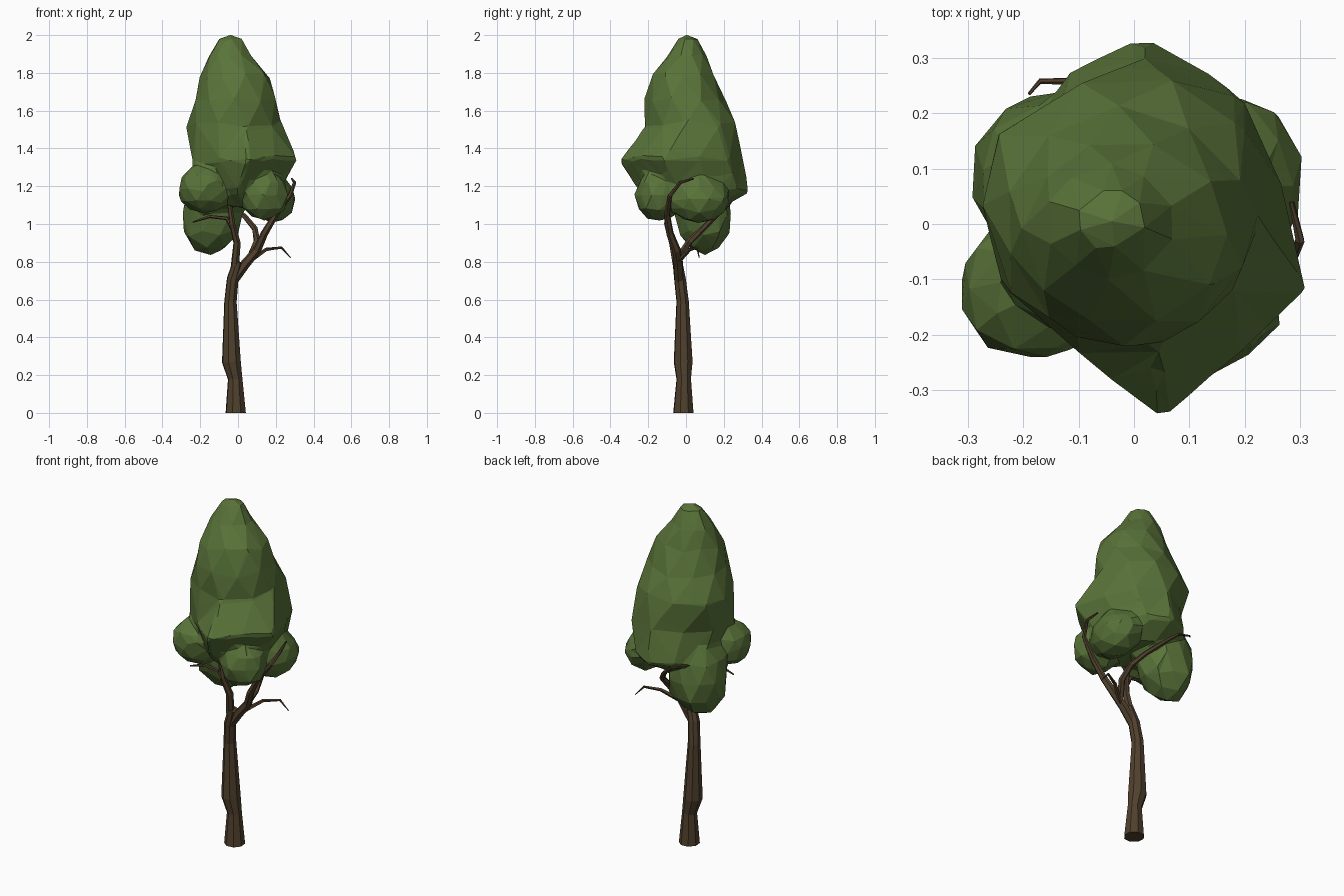
import bpy, bmesh, math, random
from mathutils import Vector

random.seed(11)
if "Cube" in bpy.data.objects:
    bpy.data.objects.remove(bpy.data.objects["Cube"])


def material(name, rgb):
    m = bpy.data.materials.new(name)
    m.use_nodes = True
    m.diffuse_color = (*rgb, 1)
    m.node_tree.nodes["Principled BSDF"].inputs["Base Color"].default_value = (*rgb, 1)
    return m


leaf = material("leaf green", (0.1, 0.172, 0.041))
bark = material("bark brown", (0.08, 0.052, 0.026))


def finish(bm, name, mat):
    bmesh.ops.recalc_face_normals(bm, faces=bm.faces)
    mesh = bpy.data.meshes.new(name)
    bm.to_mesh(mesh)
    bm.free()
    mesh.materials.append(mat)
    obj = bpy.data.objects.new(name, mesh)
    bpy.context.collection.objects.link(obj)
    return obj


def bridge(bm, rings):
    for a, b in zip(rings, rings[1:]):
        n = len(a)
        for i in range(n):
            bm.faces.new((a[i], a[(i + 1) % n], b[(i + 1) % n], b[i]))
    bm.faces.new(rings[0])
    bm.faces.new(rings[-1])


def limb(name, path, sides):
    """Tapered tube along points given as (x, y, z, radius)."""
    bm = bmesh.new()
    pts = [Vector(p[:3]) for p in path]
    rings = []
    for i, p in enumerate(pts):
        d = (pts[min(i + 1, len(pts) - 1)] - pts[max(i - 1, 0)]).normalized()
        if i == 0 and p.z == 0:
            d = Vector((0, 0, 1))
        u = d.cross(Vector((0.3, 1, 0.1))).normalized()
        v = d.cross(u)
        ring = []
        for k in range(sides):
            t = math.tau * k / sides
            ring.append(bm.verts.new(p + path[i][3] * (u * math.cos(t) + v * math.sin(t))))
        rings.append(ring)
    bridge(bm, rings)
    finish(bm, name, bark)


def clump(bm, centre, size):
    """Lumpy ball of leaves added to the foliage."""
    for v in bmesh.ops.create_icosphere(bm, subdivisions=2, radius=1)["verts"]:
        k = random.uniform(0.95, 1.1)
        v.co = Vector([c + s * k * q for c, s, q in zip(centre, size, v.co)])


# Trunk and branches
limb("trunk", [(-.012, -.014, 0, .056), (-.015, -.012, .18, .04), (-.035, -.015, .27, .052),
               (-.04, -.018, .59, .034), (-.028, -.032, .71, .032), (0, -.045, .8, .027)], 8)
limb("left_branch", [(-.025, -.035, .7, .026), (.04, -.04, .79, .026), (.1, -.05, .86, .023),
                     (.14, -.085, .95, .02), (.2, -.1, 1.05, .016), (.275, -.085, 1.15, .012),
                     (.3, -.03, 1.22, .009), (.285, .04, 1.24, .005)], 6)
limb("back_branch", [(.06, -.045, .81, .02), (.1, .02, .91, .018), (.09, .09, .975, .016),
                     (.04, .15, 1.035, .014), (-.03, .22, 1.1, .011), (-.09, .258, 1.15, .008),
                     (-.17, .258, 1.17, .005), (-.19, .235, 1.18, .003)], 6)
limb("left_twig", [(.06, -.04, .8, .012), (.15, .02, .865, .01), (.23, .06, .875, .007),
                   (.28, .07, .82, .002)], 5)
limb("right_branch", [(-.02, -.04, .74, .023), (-.005, -.07, .9, .02), (-.03, -.1, 1, .016),
                      (-.05, -.1, 1.14, .011)], 6)
limb("right_twig", [(-.015, -.085, .95, .012), (-.06, -.1, 1.03, .011), (-.15, -.1, 1.04, .009),
                    (-.24, -.1, 1.01, .004)], 5)

# Crown: rings of (z, x min, x max, y min, y max), the low ones lobed
levels = [(1.09, -.13, .13, -.13, .2), (1.17, -.22, .23, -.24, .34), (1.34, -.25, .32, -.34, .3),
          (1.53, -.28, .23, -.22, .27), (1.66, -.235, .2, -.21, .21), (1.78, -.2, .175, -.18, .15),
          (1.89, -.155, .07, -.1, .11), (1.98, -.1, .02, -.04, .06)]
lobes = [1.03, .87, .96, 1, .95, 1, 1, .82, 1.05, .88]
sides = len(lobes)
bm = bmesh.new()
rings = []
for j, (z, x0, x1, y0, y1) in enumerate(levels):
    ring = []
    for k in range(sides):
        t = math.tau * (k - .5 + max(j - 2, 0) / 2 + random.uniform(-.1, .1)) / sides
        r = lobes[k] if j in (1, 2) else random.uniform(0.97, 1.06)
        lift = random.uniform(-.02, .02) if 1 < j < len(levels) - 2 else 0
        ring.append(bm.verts.new(((x0 + x1) / 2 + r * (x1 - x0) / 2 * math.cos(t),
                                  (y0 + y1) / 2 + r * (y1 - y0) / 2 * math.sin(t), z + lift)))
    rings.append(ring)
bridge(bm, rings)
cap = [f for f in bm.faces if len(f.verts) == sides and f.calc_center_median().z > 1.9]
tip = bmesh.ops.poke(bm, faces=cap)["verts"][0]
tip.co.z = 2.005
bmesh.ops.triangulate(bm, faces=bm.faces, quad_method='SHORT_EDGE')

# Lower clumps, fused with the crown into one faceted skin
clump(bm, (-.175, -.115, 1.185), (.145, .13, .125))
clump(bm, (-.14, .095, 1.06), (.162, .15, .22))
clump(bm, (.18, .07, 1.13), (.12, .165, .12))
clump(bm, (.135, -.145, 1.15), (.125, .12, .135))
foliage = finish(bm, "foliage", leaf)
fuse = foliage.modifiers.new("fuse", 'REMESH')
fuse.mode = 'VOXEL'
fuse.voxel_size = 0.02
facet = foliage.modifiers.new("facet", 'DECIMATE')
facet.ratio = 0.042
